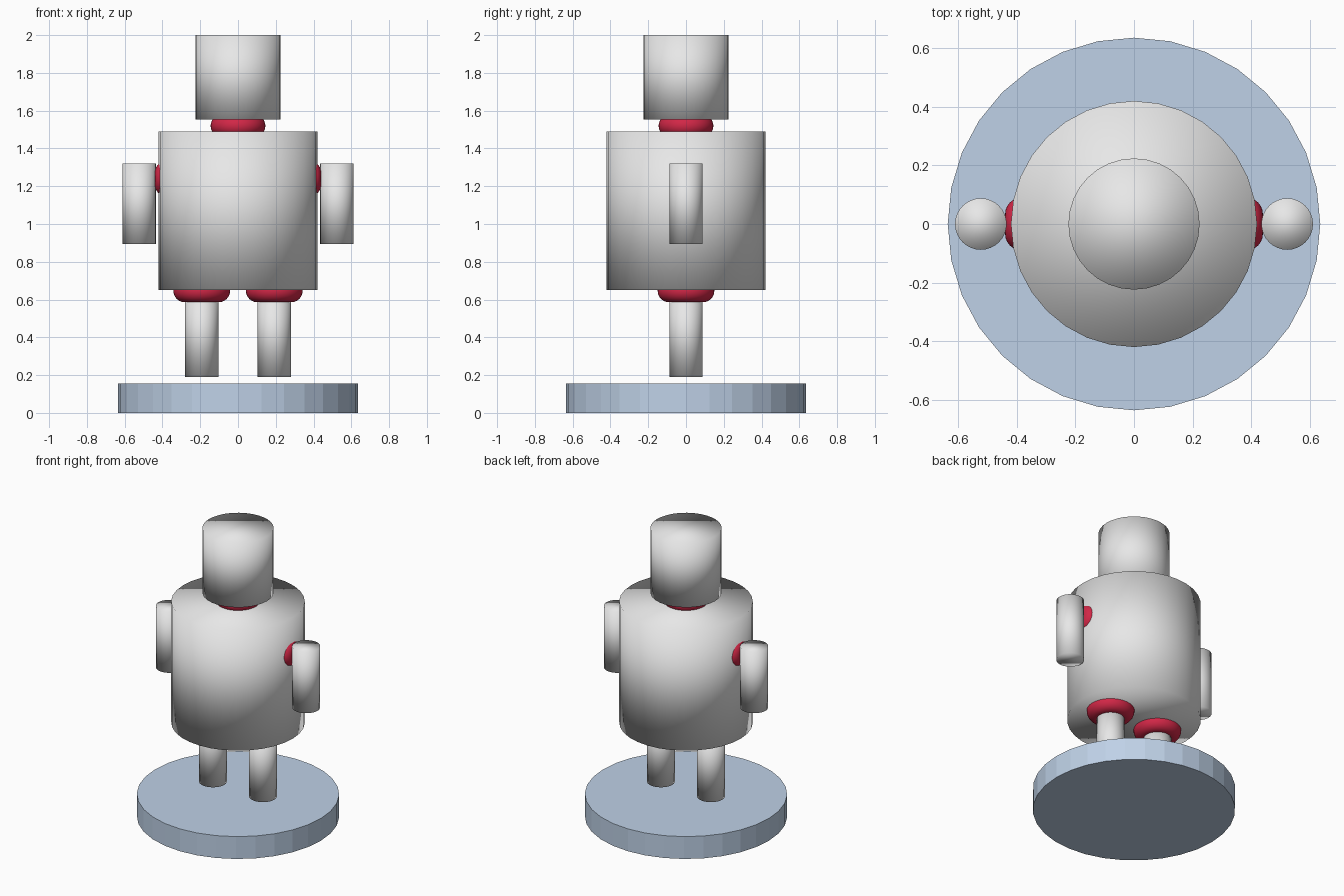
import bpy, math

if "Cube" in bpy.data.objects:
    bpy.data.objects.remove(bpy.data.objects["Cube"])


def material(name, rgb):
    m = bpy.data.materials.new(name)
    m.diffuse_color = (*rgb, 1)
    m.use_nodes = True
    m.node_tree.nodes["Principled BSDF"].inputs["Base Color"].default_value = m.diffuse_color
    return m


GREY = material("light_grey", (0.8, 0.8, 0.8))
RED = material("joint_red", (0.64, 0.02, 0.062))
BLUE = material("base_blue", (0.52, 0.64, 0.8))


def finish(name, mat, smooth=True):
    ob = bpy.context.object
    ob.name = name
    ob.data.materials.append(mat)
    if smooth:
        bpy.ops.object.shade_smooth()
    return ob


def cylinder(name, x, r, z0, z1, mat=GREY, smooth=True):
    bpy.ops.mesh.primitive_cylinder_add(
        vertices=32, radius=r, depth=z1 - z0, location=(x, 0, (z0 + z1) / 2))
    return finish(name, mat, smooth)


def joint(name, x, z, ring, tube, sideways=False):
    bpy.ops.mesh.primitive_torus_add(
        major_segments=48, minor_segments=24, major_radius=ring, minor_radius=tube,
        location=(x, 0, z), rotation=(0, math.pi / 2 if sideways else 0, 0))
    return finish(name, RED)


# Flat-shaded round base
cylinder("base", 0, 0.636, 0, 0.155, BLUE, smooth=False)

# Body and head, with smooth-shaded caps
cylinder("body", 0, 0.42, 0.65, 1.49)
cylinder("head", 0, 0.224, 1.552, 2.0)
joint("neck_joint", 0, 1.52, 0.087, 0.058)

# Arms and legs with their joints
for side, s in (("left", -1), ("right", 1)):
    cylinder(side + "_arm", s * 0.523, 0.088, 0.895, 1.32)
    joint(side + "_shoulder", s * 0.384, 1.24, 0.034, 0.056, sideways=True)
    cylinder(side + "_leg", s * 0.192, 0.088, 0.19, 0.64)
    joint(side + "_hip", s * 0.192, 0.646, 0.09, 0.06)
